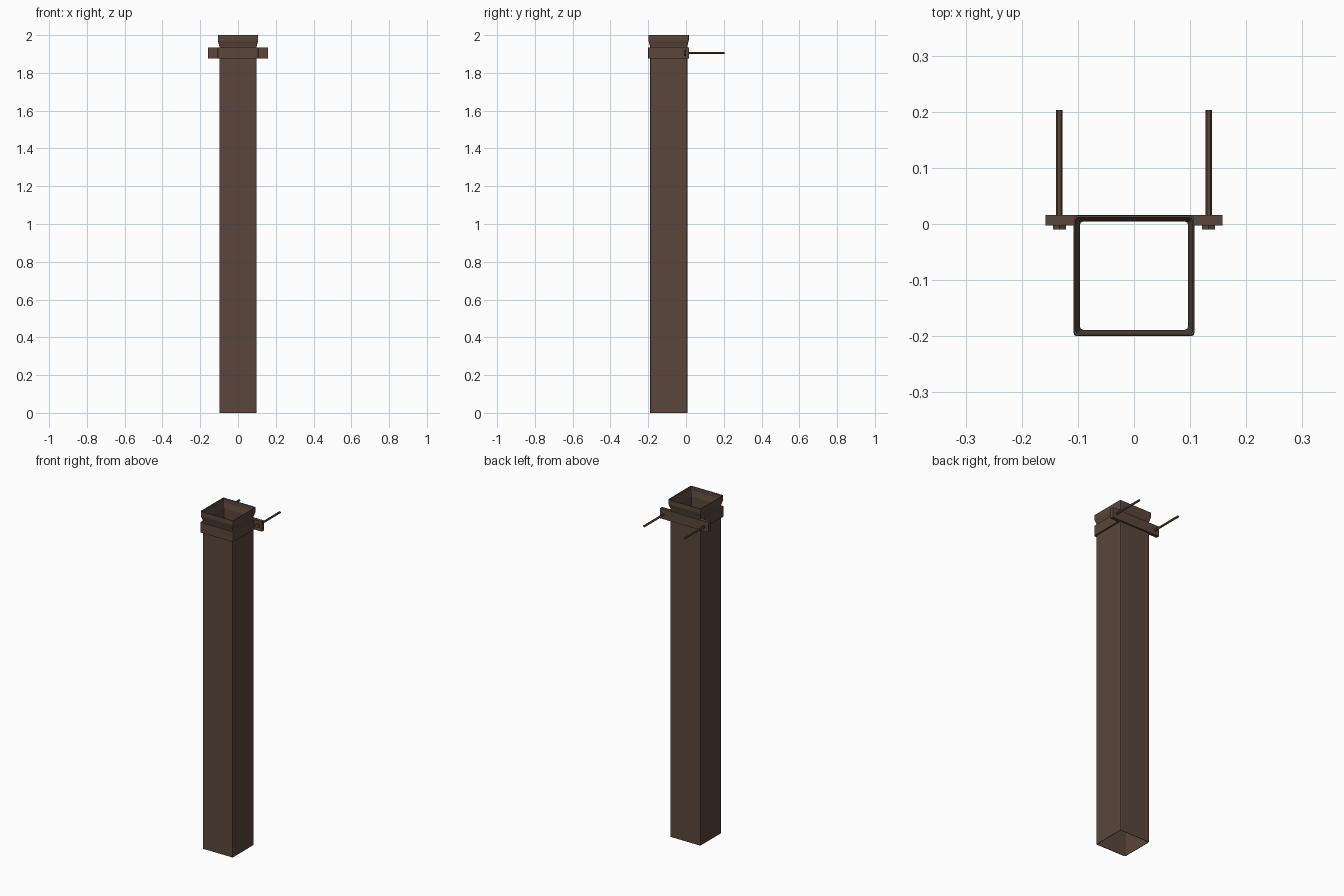
import bpy, bmesh, math

if "Cube" in bpy.data.objects:
    bpy.data.objects.remove(bpy.data.objects["Cube"])

CY = -0.092  # depth centre of the pipe


def material(name, rgb):
    m = bpy.data.materials.new(name)
    m.diffuse_color = (*rgb, 1)
    m.use_nodes = True
    m.node_tree.nodes["Principled BSDF"].inputs["Base Color"].default_value = m.diffuse_color
    return m


BROWN = material("dark brown metal", (0.100, 0.061, 0.043))


def finish(bm, name):
    bmesh.ops.recalc_face_normals(bm, faces=bm.faces[:])
    me = bpy.data.meshes.new(name)
    bm.to_mesh(me)
    bm.free()
    me.materials.append(BROWN)
    ob = bpy.data.objects.new(name, me)
    bpy.context.collection.objects.link(ob)
    return ob


def square_ring(bm, half, z, r):
    """Square loop with small rounded corners."""
    verts = []
    for sx, sy, a0 in ((1, 1, 0), (-1, 1, 90), (-1, -1, 180), (1, -1, 270)):
        for k in range(3):
            a = math.radians(a0 + 45 * k)
            verts.append(bm.verts.new((sx * (half - r) + r * math.cos(a),
                                       CY + sy * (half - r) + r * math.sin(a), z)))
    return verts


def square_lathe(name, profile, r=0.006):
    """Closed (half width, height) profile swept around the square pipe."""
    bm = bmesh.new()
    rings = [square_ring(bm, h, z, r) for h, z in profile]
    for i, a in enumerate(rings):
        b = rings[(i + 1) % len(rings)]
        for j in range(len(a)):
            k = (j + 1) % len(a)
            bm.faces.new((a[j], a[k], b[k], b[j]))
    return finish(bm, name)


def box(name, x0, x1, y0, y1, z0, z1):
    bm = bmesh.new()
    bmesh.ops.create_cube(bm, size=1)
    for v in bm.verts:
        v.co = ((x0, x1)[v.co.x > 0], (y0, y1)[v.co.y > 0], (z0, z1)[v.co.z > 0])
    return finish(bm, name)


def rod(name, x, z, y0, y1, radius, sides):
    bm = bmesh.new()
    bmesh.ops.create_cone(bm, cap_ends=True, segments=sides, radius1=radius,
                          radius2=radius, depth=y1 - y0)
    for v in bm.verts:
        a, b, c = v.co
        v.co = (x + a, (y0 + y1) / 2 + c, z + b)
    return finish(bm, name)


# hollow downpipe with a flared socket at the top
square_lathe("downpipe", [(0.099, 0), (0.099, 1.942), (0.107, 1.972), (0.107, 2.0),
                          (0.104, 2.0), (0.104, 1.974), (0.0965, 1.944), (0.0965, 0)])

# strap clamped around the pipe
square_lathe("bracket_strap", [(0.108, 1.875), (0.108, 1.935),
                               (0.099, 1.935), (0.099, 1.875)])

# bracket ears with bolts that go into the wall
for side, s in (("left", -1), ("right", 1)):
    xa, xb = sorted((s * 0.101, s * 0.158))
    box(side + "_bracket_ear", xa, xb, -0.003, 0.016, 1.875, 1.935)
    rod(side + "_bolt_head", s * 0.133, 1.905, -0.010, -0.003, 0.0135, 6)
    rod(side + "_bolt_shaft", s * 0.133, 1.905, -0.003, 0.203, 0.006, 12)
    bpy.context.view_layer.objects.active = bpy.data.objects[side + "_bolt_shaft"]
    bpy.data.objects[side + "_bolt_shaft"].select_set(True)
bpy.ops.object.shade_smooth_by_angle()
